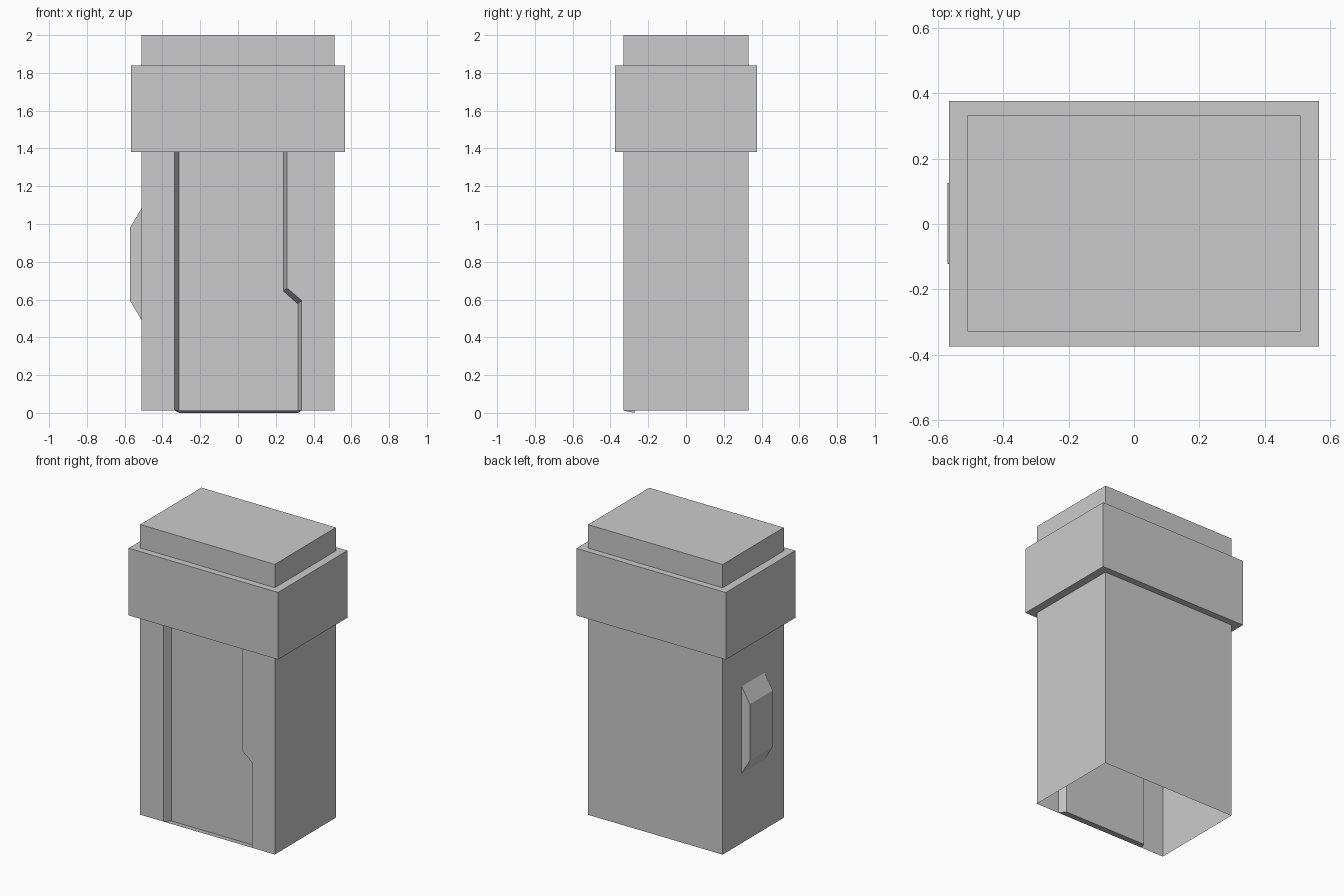
import bpy, bmesh

if "Cube" in bpy.data.objects:
    bpy.data.objects.remove(bpy.data.objects["Cube"])

X0, X1, Y0, Y1 = -0.51, 0.51, -0.33, 0.332   # body footprint
BOTTOM, COLLAR_Z, COLLAR_TOP, TOP = 0.012, 1.38, 1.84, 2.0
RECESS_Y = -0.273


def finish(bm, name):
    bmesh.ops.remove_doubles(bm, verts=bm.verts, dist=0.0001)
    bmesh.ops.recalc_face_normals(bm, faces=bm.faces)
    mesh = bpy.data.meshes.new(name)
    bm.to_mesh(mesh)
    bm.free()
    obj = bpy.data.objects.new(name, mesh)
    bpy.context.collection.objects.link(obj)
    return obj


def face(bm, points):
    return bm.faces.new([bm.verts.new(p) for p in points])


def rect(z, gx=0.0, gy=0.0):
    return [(X0 - gx, Y0 - gy, z), (X1 + gx, Y0 - gy, z),
            (X1 + gx, Y1 + gy, z), (X0 - gx, Y1 + gy, z)]


def bridge(bm, a, b, sides):
    n = len(a)
    for i in sides:
        j = (i + 1) % n
        face(bm, [a[i], a[j], b[j], b[i]])


bm = bmesh.new()

# Side and back walls, open at the bottom
bridge(bm, rect(BOTTOM), rect(COLLAR_Z), (1, 2, 3))

# Collar and raised cap, stepping outward then back in
rings = [rect(COLLAR_Z), rect(COLLAR_Z, 0.056, 0.045),
         rect(COLLAR_TOP, 0.056, 0.045), rect(COLLAR_TOP), rect(TOP)]
for low, high in zip(rings, rings[1:]):
    bridge(bm, low, high, range(4))
face(bm, rings[-1])

# Front wall with a stepped, tapered recess
outer = [(-0.335, COLLAR_Z), (-0.335, BOTTOM), (0.337, BOTTOM),
         (0.337, 0.595), (0.26, 0.66), (0.26, COLLAR_Z)]
inner = [(-0.312, COLLAR_Z + 0.01), (-0.312, 0.0), (0.317, 0.0),
         (0.317, 0.577), (0.24, 0.645), (0.24, COLLAR_Z + 0.01)]
outer = [(x, Y0, z) for x, z in outer]
inner = [(x, RECESS_Y, z) for x, z in inner]
face(bm, [(X0, Y0, BOTTOM), outer[1], outer[0], (X0, Y0, COLLAR_Z)])
face(bm, [outer[2], (X1, Y0, BOTTOM), (X1, Y0, COLLAR_Z)] + outer[:2:-1])
bridge(bm, outer, inner, range(6))
face(bm, inner)
finish(bm, "case_body")

# Raised button on the left side: trapezoid profile extruded along y
bm = bmesh.new()
profile = [(X0, 0.49), (-0.572, 0.595), (-0.572, 0.98), (X0, 1.085)]
near = [(x, -0.123, z) for x, z in profile]
far = [(x, 0.125, z) for x, z in profile]
bridge(bm, near, far, range(3))
face(bm, near)
face(bm, far)
finish(bm, "side_button")
